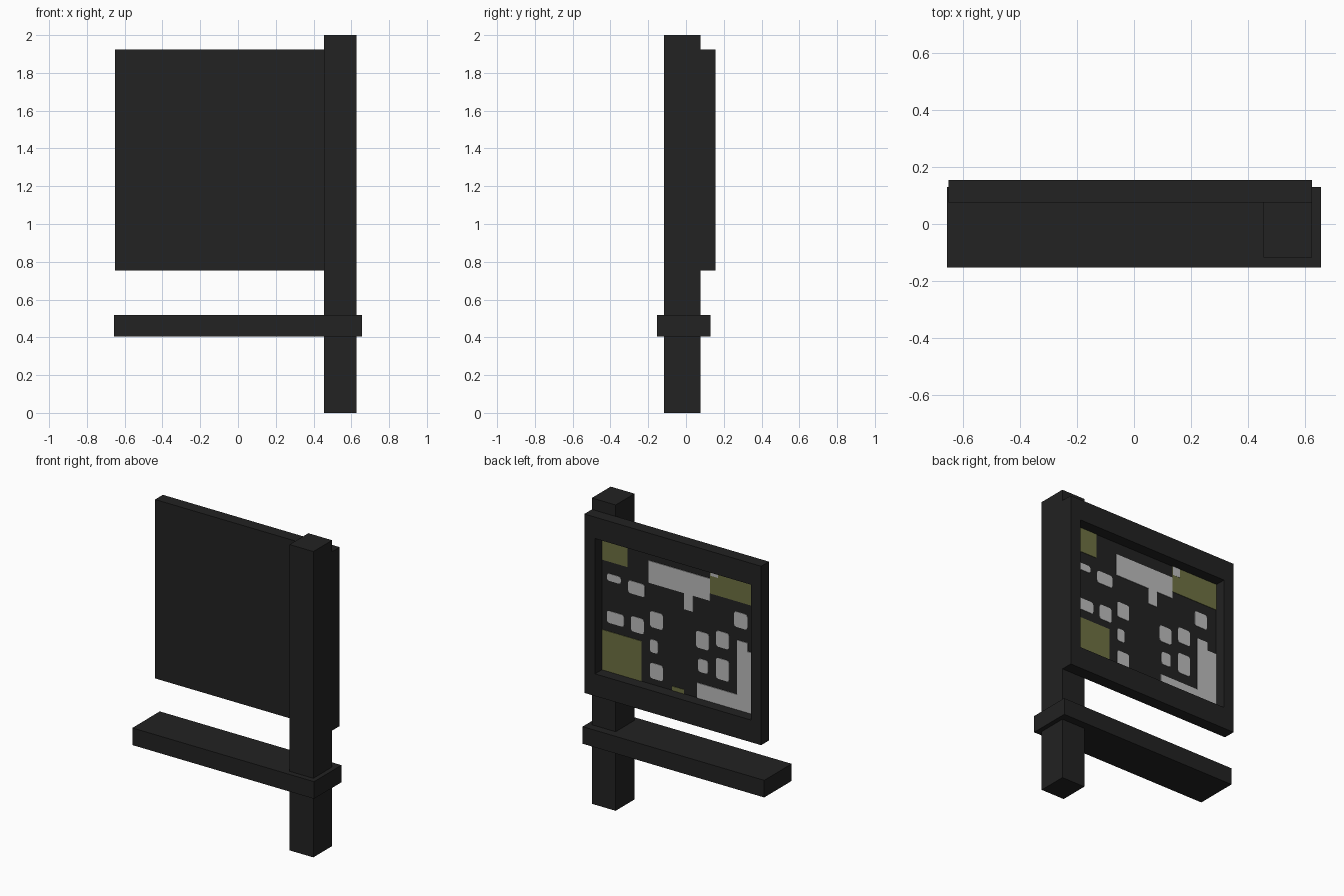
import bpy, bmesh
from mathutils import Vector

if "Cube" in bpy.data.objects:
    bpy.data.objects.remove(bpy.data.objects["Cube"])


def material(name, rgb):
    m = bpy.data.materials.new(name)
    m.diffuse_color = (*rgb, 1.0)
    m.use_nodes = True
    m.node_tree.nodes["Principled BSDF"].inputs["Base Color"].default_value = m.diffuse_color
    return m


DARK = material("dark charcoal", (0.016, 0.016, 0.016))
GREY = material("light grey", (0.50, 0.50, 0.50))
OLIVE = material("olive green", (0.155, 0.165, 0.055))


def finish(bm, name, mat):
    bmesh.ops.recalc_face_normals(bm, faces=bm.faces)
    mesh = bpy.data.meshes.new(name)
    bm.to_mesh(mesh)
    bm.free()
    mesh.materials.append(mat)
    ob = bpy.data.objects.new(name, mesh)
    bpy.context.collection.objects.link(ob)
    return ob


def box_mesh(lo, hi):
    bm = bmesh.new()
    bmesh.ops.create_cube(bm, size=1)
    lo, hi = Vector(lo), Vector(hi)
    for v in bm.verts:
        v.co = (lo + hi) / 2 + v.co * (hi - lo)
    bm.normal_update()
    return bm


# Post and shelf
finish(box_mesh((0.455, -0.117, 0), (0.627, 0.077, 2)), "post", DARK)
finish(box_mesh((-0.657, -0.153, 0.405), (0.657, 0.13, 0.517)), "shelf", DARK)

# Board: a box whose back face is inset and sunk, leaving a raised frame
X0, X1, Z0, Z1 = -0.578, 0.55, 0.90, 1.785
PANEL_Y = 0.081
bm = box_mesh((-0.652, 0.075, 0.755), (0.627, 0.155, 1.925))
back = max(bm.faces, key=lambda f: f.calc_center_median().y)
mid = back.calc_center_median()
bmesh.ops.inset_individual(bm, faces=[back], thickness=0.05)
for v in back.verts:
    v.co.x = X1 if v.co.x > mid.x else X0
    v.co.z = Z1 if v.co.z > mid.z else Z0
sunk = bmesh.ops.extrude_discrete_faces(bm, faces=[back])["faces"][0]
for v in sunk.verts:
    v.co.y = PANEL_Y
finish(bm, "framed_board", DARK)


def plate(name, mat, u0, u1, v0, v1, r=0.0, lift=0.003):
    """Thin plate on the sunk panel; u runs from its +x edge, v from its bottom."""
    bm = box_mesh((X1 - u1, PANEL_Y - 0.002, Z0 + v0), (X1 - u0, PANEL_Y + lift, Z0 + v1))
    if r:
        edges = [e for e in bm.edges
                 if abs(e.verts[0].co.y - e.verts[1].co.y) > 0.001]
        bmesh.ops.bevel(bm, geom=edges, offset=r, segments=2, profile=0.5, affect='EDGES')
    return finish(bm, name, mat)


# Olive fields in the corners of the panel
for i, p in enumerate([(0, 0.184, 0.72, 0.885), (0.783, 1.128, 0.708, 0.885),
                       (0, 0.286, 0, 0.263), (0.507, 0.594, 0, 0.028)]):
    plate(f"olive_field_{i + 1}", OLIVE, *p)

# Large grey areas: top bar with a tab, and the bottom corner strip
for name, p in [("top_bar", (0.34, 0.783, 0.66, 0.805)),
                ("top_bar_tab", (0.594, 0.66, 0.555, 0.66)),
                ("top_corner_chip", (0.785, 0.84, 0.825, 0.885)),
                ("corner_strip_tall", (0.978, 1.055, 0, 0.456)),
                ("corner_strip_side", (1.055, 1.128, 0, 0.40)),
                ("corner_strip_low", (0.69, 0.978, 0, 0.10))]:
    plate(name, GREY, *p, lift=0.004)

# Small rounded grey blocks
for i, p in enumerate([
        (0.036, 0.138, 0.595, 0.642), (0.19, 0.31, 0.555, 0.638),
        (0.036, 0.16, 0.32, 0.398), (0.21, 0.304, 0.31, 0.41),
        (0.348, 0.442, 0.375, 0.48), (0.348, 0.406, 0.21, 0.295),
        (0.348, 0.442, 0.04, 0.142), (0.681, 0.775, 0.33, 0.44),
        (0.826, 0.92, 0.375, 0.48), (0.957, 1.052, 0.54, 0.64),
        (0.696, 0.768, 0.175, 0.262), (0.826, 0.92, 0.165, 0.302)]):
    plate(f"grey_block_{i + 1}", GREY, *p, r=0.015)
